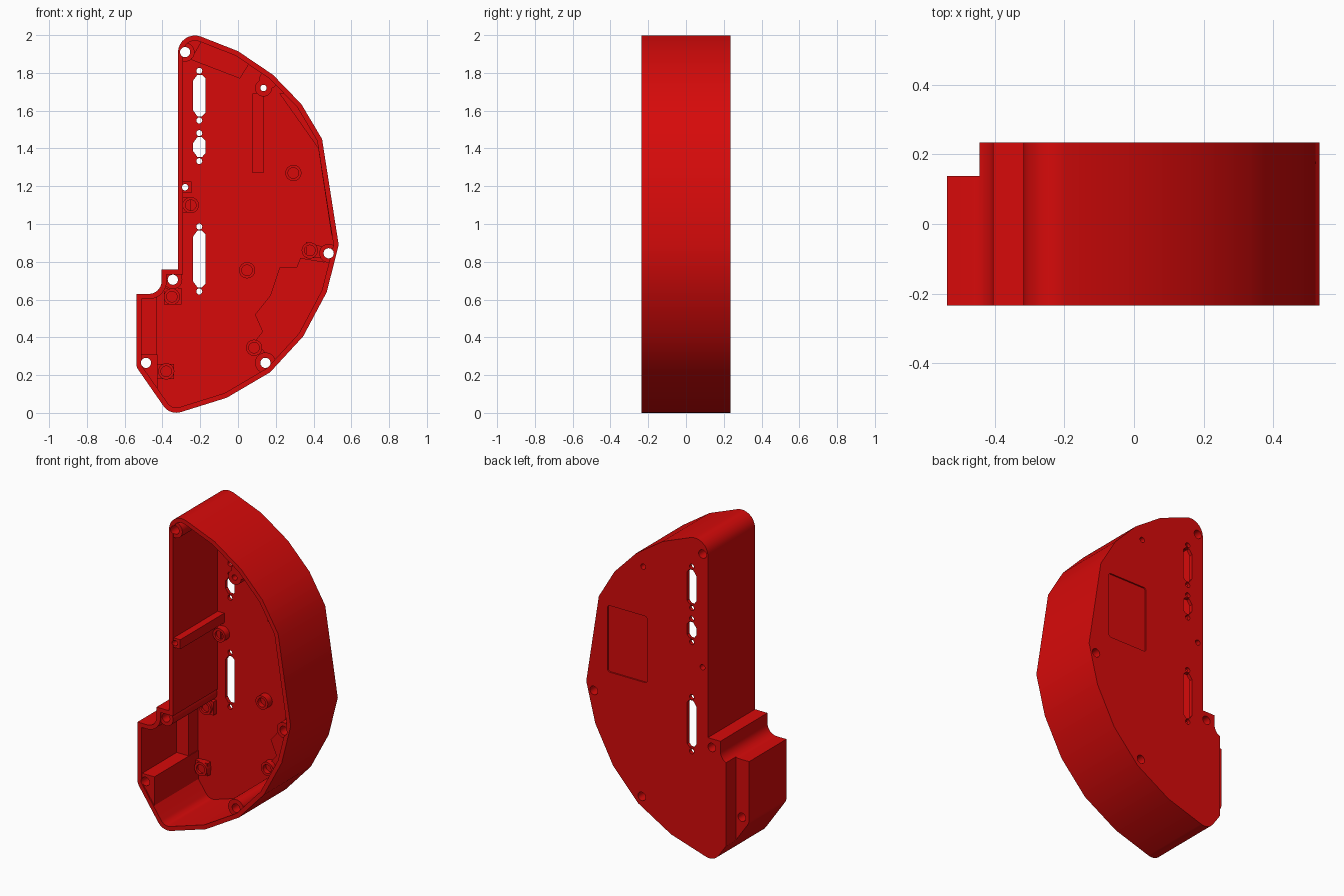
import bpy, bmesh, math
from mathutils import Vector

if "Cube" in bpy.data.objects:
    bpy.data.objects.remove(bpy.data.objects["Cube"], do_unlink=True)

RED = (0.68, 0.003, 0.003, 1)
red = bpy.data.materials.new("red")
red.use_nodes = True
red.diffuse_color = RED
red.node_tree.nodes["Principled BSDF"].inputs["Base Color"].default_value = RED

FRONT, BACK, FLOOR = -0.235, 0.235, 0.213


def fillet(corners, n=8):
    """Round each (x, z, radius) corner of a closed polygon."""
    out = []
    for i, (x, z, r) in enumerate(corners):
        p = Vector((x, z))
        if not r:
            out.append((x, z))
            continue
        a = (Vector(corners[i - 1][:2]) - p).normalized()
        b = (Vector(corners[(i + 1) % len(corners)][:2]) - p).normalized()
        half = a.angle(b) / 2
        c = p + (a + b).normalized() * r / math.sin(half)
        t = r / math.tan(half)
        start, end = p + a * t - c, p + b * t - c
        a0 = math.atan2(start.y, start.x)
        turn = math.atan2(start.x * end.y - start.y * end.x, start.dot(end))
        for k in range(n + 1):
            ang = a0 + turn * k / n
            out.append((c.x + r * math.cos(ang), c.y + r * math.sin(ang)))
    return out


def inset(pts, d):
    """Offset a clockwise polygon inwards."""
    out = []
    for i, p in enumerate(pts):
        p = Vector(p)
        e1 = (p - Vector(pts[i - 1])).normalized()
        e2 = (Vector(pts[(i + 1) % len(pts)]) - p).normalized()
        n1, n2 = Vector((e1.y, -e1.x)), Vector((e2.y, -e2.x))
        out.append(tuple(p + (n1 + n2) * d / (1 + n1.dot(n2))))
    return out


def disc(x, z, r, n=24):
    return [(x + r * math.cos(2 * math.pi * k / n), z + r * math.sin(2 * math.pi * k / n)) for k in range(n)]


def rect(x0, x1, z0, z1):
    return [(x0, z0), (x1, z0), (x1, z1), (x0, z1)]


def make(name, bm):
    bmesh.ops.recalc_face_normals(bm, faces=bm.faces)
    me = bpy.data.meshes.new(name)
    bm.to_mesh(me)
    bm.free()
    me.materials.append(red)
    ob = bpy.data.objects.new(name, me)
    bpy.context.collection.objects.link(ob)
    return ob


def prism(name, pts, y0, y1):
    """Extrude an x-z profile along y."""
    bm = bmesh.new()
    rings = [[bm.verts.new((x, y, z)) for x, z in pts] for y in (y0, y1)]
    bm.faces.new(rings[0])
    bm.faces.new(rings[1])
    for i in range(len(pts)):
        bm.faces.new((rings[0][i - 1], rings[0][i], rings[1][i], rings[1][i - 1]))
    return make(name, bm)


def cut(ob, tool):
    """Subtract tool from ob, apply and discard the tool."""
    m = ob.modifiers.new("cut", "BOOLEAN")
    m.operation, m.solver, m.object = "DIFFERENCE", "EXACT", tool
    dg = bpy.context.evaluated_depsgraph_get()
    me = bpy.data.meshes.new_from_object(ob.evaluated_get(dg))
    ob.modifiers.clear()
    ob.data = me
    bpy.data.objects.remove(tool, do_unlink=True)


# Outer profile, clockwise from the top left corner
outline = fillet([
    (-0.318, 2.04, 0.09), (0.0, 1.915, 0), (0.185, 1.79, 0), (0.335, 1.635, 0), (0.445, 1.45, 0),
    (0.533, 0.89, 0), (0.47, 0.64, 0), (0.345, 0.405, 0), (0.17, 0.215, 0), (-0.06, 0.08, 0),
    (-0.36, -0.0136, 0.082), (-0.538, 0.243, 0.06), (-0.538, 0.63, 0), (-0.405, 0.63, 0.066),
    (-0.405, 0.76, 0), (-0.318, 0.76, 0)])
shell = prism("housing_shell", outline, FRONT, BACK)

# Stepped back of the side compartment
cut(shell, prism("step", rect(-0.7, -0.445, -0.1, 1), 0.138, 0.4))

# Cavity, leaving the compartment floor, corner block and full-depth screw bosses standing
cavity = prism("cavity", inset(outline, 0.027), -0.3, FLOOR)
cut(cavity, prism("ledge", rect(-0.7, -0.43, -0.1, 1), 0.118, 0.4))
cut(cavity, prism("block", rect(-0.71, -0.426, -0.11, 0.31), FRONT + 0.008, 0.5))
bosses = [disc(-0.28, 1.91, 0.05), disc(0.135, 1.72, 0.045), disc(0.162, 1.765, 0.05),
          disc(0.48, 0.845, 0.05), disc(0.145, 0.265, 0.055), disc(-0.345, 0.705, 0.05),
          rect(-0.42, -0.345, 0.68, 0.78), rect(-0.35, -0.30, 0.70, 0.78),
          rect(-0.34, -0.245, 1.165, 1.225)]
for pts in bosses:
    cut(cavity, prism("boss", pts, FRONT + 0.008, 0.5))
cut(shell, cavity)

# Screw holes through the full depth
for x, z, r in [(-0.28, 1.91, 0.027), (0.135, 1.72, 0.017), (-0.28, 1.195, 0.017), (-0.345, 0.705, 0.027),
                (-0.487, 0.265, 0.027), (0.145, 0.265, 0.027), (0.48, 0.845, 0.027)]:
    cut(shell, prism("hole", disc(x, z, r), -0.5, 0.5))

# Connector slots with a fixing hole above and below
for z0, z1 in [(1.57, 1.79), (1.355, 1.46), (0.665, 0.965)]:
    c = 0.03
    slot = [(-0.237, z0 + c), (-0.215, z0), (-0.19, z0), (-0.173, z0 + c * 0.6),
            (-0.173, z1 - c * 0.6), (-0.19, z1), (-0.215, z1), (-0.237, z1 - c)]
    cut(shell, prism("slot", slot, 0.1, 0.4))
    for z in (z0 - 0.022, z1 + 0.021):
        cut(shell, prism("hole", disc(-0.205, z, 0.016, 16), 0.1, 0.4))

# Two holes through the straight side wall
for y in (-0.085, -0.155):
    bm = bmesh.new()
    bmesh.ops.create_cone(bm, cap_ends=True, segments=16, radius1=0.02, radius2=0.02, depth=0.12)
    for v in bm.verts:
        v.co = (v.co.z - 0.318, v.co.y + y, v.co.x + 1.29)
    cut(shell, make("side_hole", bm))

# Shallow label recess on the back
label = fillet([(0.108, 1.41, 0.015), (0.384, 1.41, 0.015), (0.384, 0.99, 0.015), (0.108, 0.99, 0.015)], 4)
cut(shell, prism("label_recess", label, BACK - 0.009, 0.4))

# Low pads on the inside of the back plate: profile and height
pads = {
    "long_rib": (rect(0.077, 0.135, 1.27, 1.69), 0.03),
    "upper_pad": ([(-0.25, 1.87), (0.01, 1.77), (0.06, 1.85), (0, 1.9), (-0.19, 1.975)], 0.02),
    "side_pad": ([(0.18, 1.69), (0.22, 1.69), (0.425, 1.40), (0.495, 0.94), (0.515, 0.92),
                  (0.432, 1.45), (0.325, 1.625), (0.26, 1.69)], 0.02),
    "lower_pad": ([(0.45, 0.8), (0.33, 0.82), (0.31, 0.77), (0.22, 0.77), (0.17, 0.62), (0.09, 0.52),
                   (0.13, 0.43), (0.09, 0.38), (0.15, 0.31), (0.2, 0.265), (0.335, 0.415),
                   (0.457, 0.645), (0.497, 0.8)], 0.015),
    "side_boss_web": ([(0.36, 0.82), (0.45, 0.82), (0.45, 0.88), (0.36, 0.905)], 0.03),
    "upper_seat": (rect(-0.392, -0.3, 0.575, 0.66), 0.03),
    "lower_seat": (rect(-0.428, -0.34, 0.18, 0.26), 0.03),
    "wall_seat": (rect(-0.3, -0.25, 1.06, 1.14), 0.03),
}
parts = [shell]
for name, (pts, h) in pads.items():
    parts.append(prism(name, pts, FLOOR - h, FLOOR + 0.008))

# Round standoffs with sockets
for i, (x, z) in enumerate([(0.293, 1.27), (0.048, 0.755), (-0.25, 1.1), (0.38, 0.86),
                            (-0.35, 0.615), (0.085, 0.345), (-0.38, 0.22)]):
    standoff = prism(f"standoff_{i + 1}", disc(x, z, 0.043), FLOOR - 0.045, FLOOR + 0.008)
    cut(standoff, prism("socket", disc(x, z, 0.028), 0, FLOOR - 0.015))
    parts.append(standoff)

# Smooth shading with sharp edges kept
bpy.ops.object.select_all(action="DESELECT")
for ob in parts:
    ob.select_set(True)
bpy.context.view_layer.objects.active = shell
bpy.ops.object.shade_smooth_by_angle(angle=math.radians(30))
